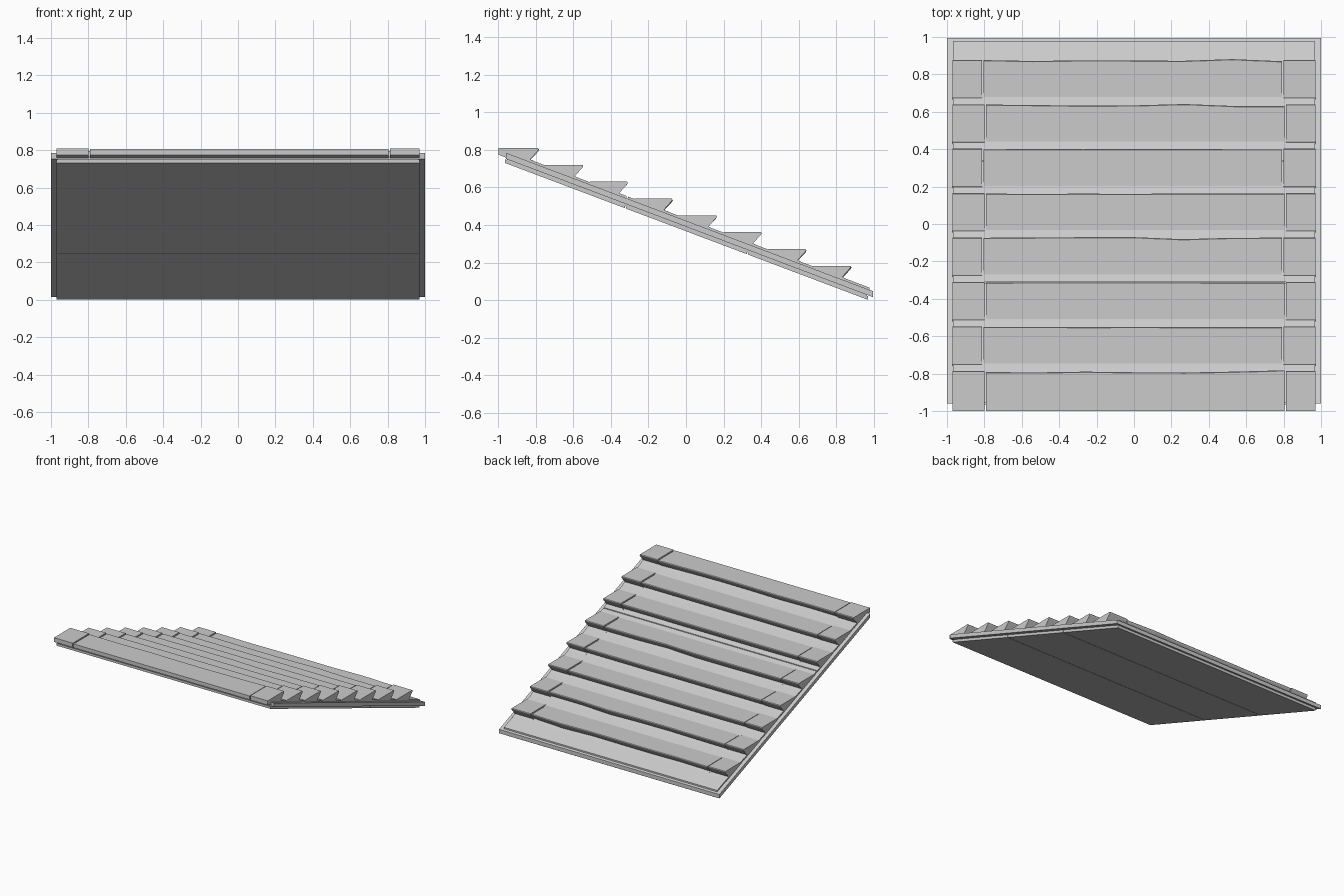
import bpy, bmesh, random

if "Cube" in bpy.data.objects:
    bpy.data.objects.remove(bpy.data.objects["Cube"])

random.seed(4)
SLOPE = -0.377


def line(y, off=0.0):
    """Height of the sloping rail top at y."""
    return 0.785 + SLOPE * (y + 0.96) + off


def loft(name, stations):
    """Solid through (x, [(y, z), ...]) cross-sections."""
    bm = bmesh.new()
    rings = [[bm.verts.new((x, y, z)) for y, z in prof] for x, prof in stations]
    n = len(rings[0])
    for a, b in zip(rings, rings[1:]):
        for i in range(n):
            j = (i + 1) % n
            bm.faces.new((a[i], a[j], b[j], b[i]))
    bm.faces.new(rings[0])
    bm.faces.new(rings[-1][::-1])
    bmesh.ops.recalc_face_normals(bm, faces=bm.faces)
    me = bpy.data.meshes.new(name)
    bm.to_mesh(me)
    bm.free()
    ob = bpy.data.objects.new(name, me)
    bpy.context.collection.objects.link(ob)
    return ob


def slab(name, x0, x1, y0, y1, lo, hi):
    prof = [(y0, line(y0, lo)), (y1, line(y1, lo)), (y1, line(y1, hi)), (y0, line(y0, hi))]
    return loft(name, [(x0, prof), (x1, prof)])


# sloping base: inset core, side rails and foot rail
slab("core", -0.966, 0.966, -0.955, 0.965, -0.045, 0.0)
for s, side in ((-1, "left"), (1, "right")):
    slab(side + "_rail", *sorted((s * 0.966, s * 1.0)), -0.96, 0.995, -0.032, 0.0)
slab("foot_rail", -0.966, 0.966, 0.965, 0.995, -0.032, 0.0)

# three underside panels and three deck panels
cuts = [-0.965, -0.32, 0.33, 0.97]
for i in range(3):
    y0, y1 = cuts[i], cuts[i + 1] - (0.005 if i < 2 else 0)
    slab(f"underside_panel_{i}", -0.97, 0.97, y0, y1, -0.056, -0.036)
    slab(f"deck_panel_{i}", -0.968, 0.968, y0 + 0.01, y1 + 0.008, -0.005, 0.012)


def step_profile(i, drop=0.0, wear=0.0):
    nose = -0.785 + 0.2375 * i + wear
    top = 0.81 - 0.0896 * i - drop
    foot = nose - 0.045
    if i == 0:
        back = [(-0.955, line(-0.955, -0.025)), (-1.0, 0.775), (-1.0, top)]
    else:
        b = nose - wear - 0.208
        back = [(b, line(b, -0.005)), (b - 0.003, line(b, 0.006)), (b + 0.008, top)]
    return back + [(nose - 0.004, top), (nose, top - 0.005), (nose - 0.004, top - 0.014),
                   (foot, line(foot, 0.014)), (foot + 0.035, line(foot + 0.035, 0.011)),
                   (foot + 0.035, line(foot + 0.035, -0.005))]


# eight treads: raised end blocks and a slightly worn middle block
for i in range(8):
    inner = [0.0, 0.0]
    for k, s in enumerate((-1, 1)):
        inner[k] = s * (0.80 + 0.012 * ((i + k) % 2))
        prof = step_profile(i)
        loft(f"step_{i}_end_block_{k}", [(inner[k], prof), (s * 0.97, prof)])
    xs = [inner[0] + 0.008 + (inner[1] - inner[0] - 0.016) * t / 6 for t in range(7)]
    amount = 0.007 if i in (0, 3, 6, 7) else 0.001
    loft(f"step_{i}_middle_block",
         [(x, step_profile(i, 0.004, -0.003 + random.uniform(-amount, amount))) for x in xs])
